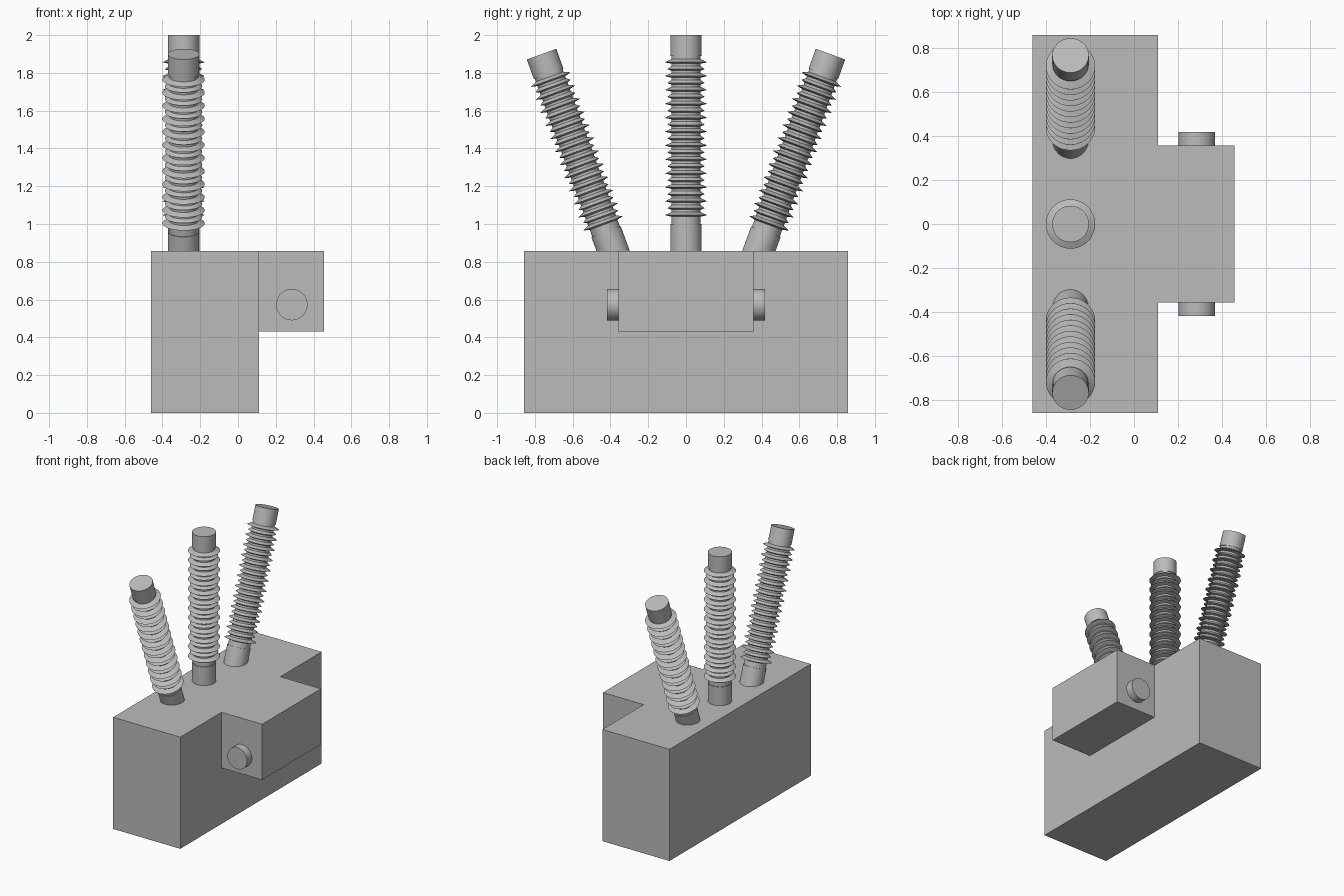
import bpy, bmesh, math
from mathutils import Matrix

cube = bpy.data.objects.get("Cube")
if cube:
    bpy.data.objects.remove(cube, do_unlink=True)

grey = bpy.data.materials.new("plain grey")
grey.use_nodes = True
grey.diffuse_color = (0.5, 0.5, 0.5, 1)
grey.node_tree.nodes["Principled BSDF"].inputs["Base Color"].default_value = (0.5, 0.5, 0.5, 1)


def add_object(name, bm, smooth=False):
    bmesh.ops.recalc_face_normals(bm, faces=bm.faces)
    mesh = bpy.data.meshes.new(name)
    bm.to_mesh(mesh)
    bm.free()
    mesh.materials.append(grey)
    obj = bpy.data.objects.new(name, mesh)
    bpy.context.collection.objects.link(obj)
    if smooth:
        bpy.ops.object.select_all(action='DESELECT')
        obj.select_set(True)
        bpy.context.view_layer.objects.active = obj
        bpy.ops.object.shade_smooth_by_angle(angle=math.radians(30))
    return obj


def box(name, low, high):
    bm = bmesh.new()
    bmesh.ops.create_cube(bm, size=1)
    for v in bm.verts:
        v.co = [l + (c + 0.5) * (h - l) for c, l, h in zip(v.co, low, high)]
    return add_object(name, bm)


def lathe(name, profile, sides=40):
    """Spin (radius, height) points around z."""
    bm = bmesh.new()
    rings = [[bm.verts.new((r * math.cos(a), r * math.sin(a), z))
              for a in (i * math.tau / sides for i in range(sides))]
             for r, z in profile]
    for low, high in zip(rings, rings[1:]):
        for i in range(sides):
            j = (i + 1) % sides
            bm.faces.new((low[i], low[j], high[j], high[i]))
    bm.faces.new(rings[0])
    bm.faces.new(rings[-1])
    return add_object(name, bm, smooth=True)


# Tank and the smaller control box on its side
TOP = 0.857
box("tank", (-0.46, -0.857, 0), (0.11, 0.857, TOP))
box("control_box", (0.11, -0.357, 0.43), (0.455, 0.357, TOP))

# Round plugs on both ends of the control box
for name, side in (("front_plug", -1), ("back_plug", 1)):
    plug = lathe(name, [(0.083, 0), (0.083, 0.07)])
    plug.matrix_world = (Matrix.Translation((0.285, side * 0.347, 0.573))
                         @ Matrix.Rotation(-side * math.pi / 2, 4, 'X'))

# Ribbed insulator profile: collar, alternating wide and narrow sheds, end cap
COLLAR, CORE = 0.083, 0.078
profile = [(COLLAR, 0), (COLLAR, 0.143), (CORE, 0.143)]
for i in range(23):
    z = 0.19 + i * 0.0368
    tip = 0.099 if i % 2 else 0.112
    profile += [(CORE, z - 0.008), (tip, z), (CORE, z + 0.016)]
profile += [(CORE, 1.032), (COLLAR, 1.032), (COLLAR, 1.143)]

# Three insulators fanned along the tank
for name, side in (("front_insulator", -1), ("middle_insulator", 0), ("back_insulator", 1)):
    insulator = lathe(name, profile)
    insulator.matrix_world = (Matrix.Translation((-0.288, side * 0.374, TOP - abs(side) * 0.032))
                              @ Matrix.Rotation(math.radians(-20 * side), 4, 'X'))
